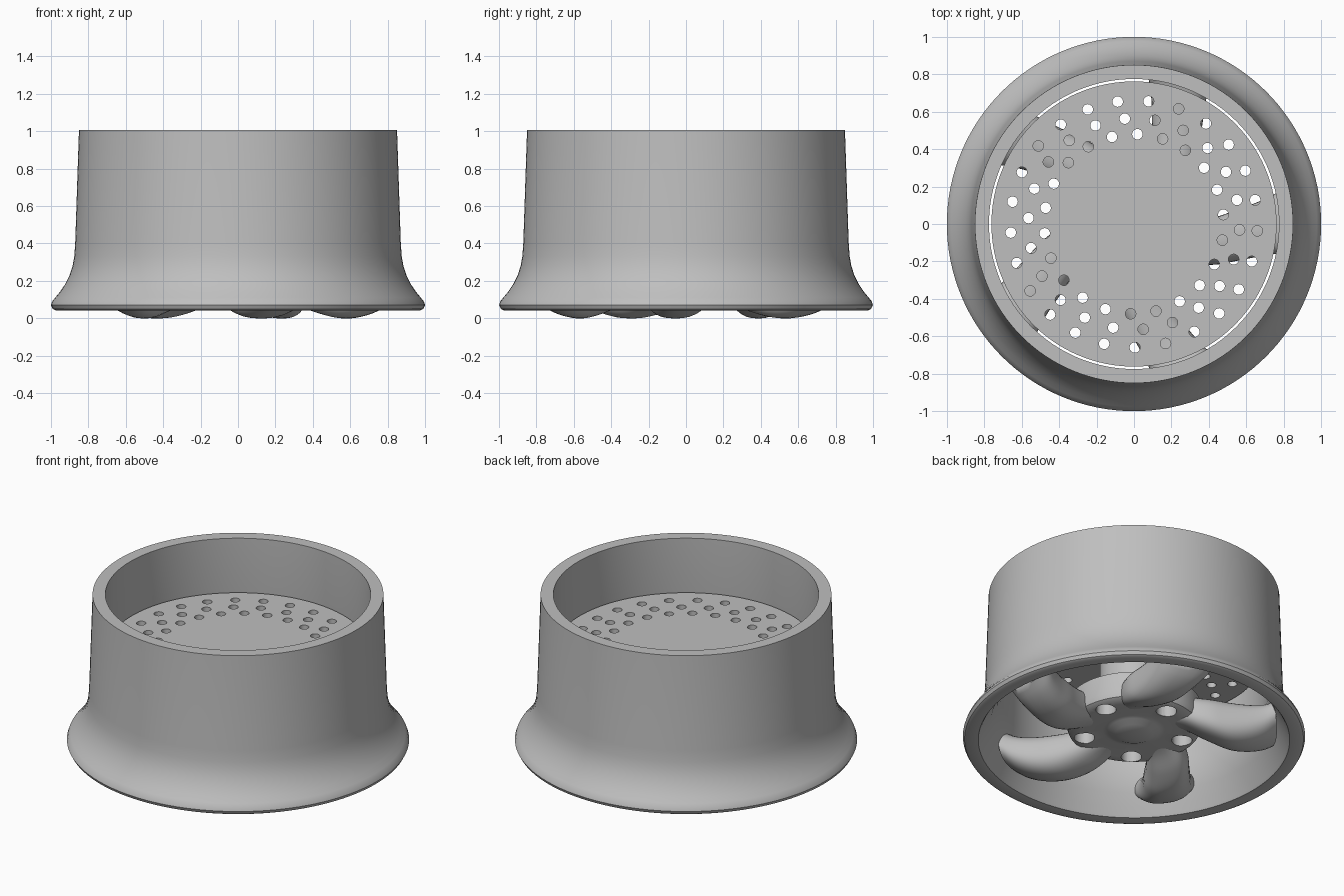
import bpy
import bmesh
from math import sin, cos, pi, radians
from mathutils import Matrix, Vector

cube = bpy.data.objects.get("Cube")
if cube:
    bpy.data.objects.remove(cube)

SIDES = 128
grey = bpy.data.materials.new("metal_grey")
grey.use_nodes = True
colour = (0.52, 0.52, 0.52, 1)
grey.diffuse_color = colour
grey.node_tree.nodes["Principled BSDF"].inputs["Base Color"].default_value = colour


def make_object(name, bm):
    bmesh.ops.recalc_face_normals(bm, faces=bm.faces)
    mesh = bpy.data.meshes.new(name)
    bm.to_mesh(mesh)
    bm.free()
    mesh.materials.append(grey)
    obj = bpy.data.objects.new(name, mesh)
    bpy.context.collection.objects.link(obj)
    return obj


def smooth(obj, angle=35):
    bpy.ops.object.select_all(action="DESELECT")
    obj.select_set(True)
    bpy.context.view_layer.objects.active = obj
    bpy.ops.object.shade_smooth_by_angle(angle=radians(angle))


def lathe(name, profile):
    """Spin a closed (radius, z) profile around the z axis."""
    bm = bmesh.new()
    verts = [bm.verts.new((r, 0, z)) for r, z in profile]
    edges = [bm.edges.new((a, b)) for a, b in zip(verts, verts[1:] + verts[:1])]
    bmesh.ops.spin(bm, geom=verts + edges, cent=(0, 0, 0), axis=(0, 0, 1),
                   angle=2 * pi, steps=SIDES)
    bmesh.ops.remove_doubles(bm, verts=bm.verts, dist=0.0005)
    return make_object(name, bm)


def drill(obj, holes, depth):
    """Cut round holes given as (ring radius, angle, hole radius, z)."""
    bm = bmesh.new()
    for ring, angle, radius, z in holes:
        place = Matrix.Translation((ring * cos(angle), ring * sin(angle), z))
        bmesh.ops.create_cone(bm, cap_ends=True, segments=24, radius1=radius,
                              radius2=radius, depth=depth, matrix=place)
    cutter = make_object("hole_cutter", bm)
    cutter.hide_render = True
    mod = obj.modifiers.new("holes", "BOOLEAN")
    mod.operation, mod.solver, mod.object = "DIFFERENCE", "EXACT", cutter
    bpy.context.view_layer.objects.active = obj
    bpy.ops.object.modifier_apply(modifier=mod.name)
    bpy.data.objects.remove(cutter)


def blend(keys, r):
    """Smooth interpolation through (radius, value) keys."""
    for i in range(len(keys) - 1):
        (r0, v0), (r1, v1) = keys[i], keys[i + 1]
        if r <= r1:
            before, after = keys[max(i - 1, 0)], keys[min(i + 2, len(keys) - 1)]
            m0 = (v1 - before[1]) / (r1 - before[0]) * (r1 - r0)
            m1 = (after[1] - v0) / (after[0] - r0) * (r1 - r0)
            t = (r - r0) / (r1 - r0)
            return (v0 * (1 + 2 * t) * (1 - t) ** 2 + m0 * t * (1 - t) ** 2
                    + v1 * t * t * (3 - 2 * t) - m1 * t * t * (1 - t))
    return keys[-1][1]


# Barrel with flared lip
flare = [(0.09, 0.993), (0.11, 0.977), (0.14, 0.952), (0.18, 0.925),
         (0.23, 0.9), (0.28, 0.884), (0.33, 0.875), (0.4, 0.87)]
outer = [(0.91, 0.045), (0.975, 0.042), (0.99, 0.05), (1.0, 0.07)]
outer += [(r, z) for z, r in flare] + [(0.85, 1.005)]
inner = [(0.775, 1.005), (0.782, 0.35), (0.8, 0.26), (0.835, 0.17),
         (0.88, 0.1), (0.9, 0.06)]
smooth(lathe("rim_barrel", outer + inner))

# Brake disc with three rings of drilled holes
disc = lathe("brake_disc", [(0, 0.61), (0.762, 0.61), (0.762, 0.66), (0, 0.66)])
rings = [(0.66, 25, -3.2), (0.565, 22, -3.2), (0.48, 22, 6)]
drill(disc, [(ring, radians(start) + 2 * pi * i / count, 0.028, 0.635)
             for ring, count, start in rings for i in range(count)], 0.2)
smooth(disc)

# Hub plate with domed centre and five bolt holes
hub = lathe("hub_plate", [(0, 0.07), (0.06, 0.074), (0.11, 0.085), (0.15, 0.105),
                          (0.18, 0.112), (0.3, 0.1), (0.36, 0.105), (0.385, 0.12),
                          (0.395, 0.15), (0.39, 0.28), (0, 0.28)])
drill(hub, [(0.3, radians(17 + 72 * i), 0.06, 0.2) for i in range(5)], 0.5)
smooth(hub)

# Axle stub joining hub and disc
smooth(lathe("axle_stub", [(0, 0.25), (0.2, 0.25), (0.2, 0.62), (0, 0.62)]))

# Swirled spokes: rounded sections swept outward
swirl = [(0.2, -24), (0.3, -19), (0.48, -10.5), (0.56, -6.5), (0.66, -3),
         (0.77, 0), (0.86, 2)]
half_width = [(0.2, 0.08), (0.3, 0.105), (0.48, 0.138), (0.66, 0.148),
              (0.77, 0.162), (0.86, 0.19)]
bottom = [(0.2, 0.12), (0.3, 0.09), (0.42, 0.035), (0.55, 0.0), (0.66, 0.008),
          (0.77, 0.05), (0.86, 0.12)]
thickness = [(0.2, 0.13), (0.42, 0.22), (0.6, 0.25), (0.86, 0.2)]


def soft(v):
    return (1 if v > 0 else -1) * abs(v) ** 0.8


def spoke(index):
    bm = bmesh.new()
    loops = []
    steps, points = 28, 32
    for s in range(steps + 1):
        r = 0.2 + 0.635 * s / steps
        turn = radians(blend(swirl, r) + 72 * index)
        depth = blend(thickness, r) / 2
        middle = blend(bottom, r) + depth
        loop = []
        for p in range(points):
            a = 2 * pi * p / points
            arc = turn + blend(half_width, r) * soft(cos(a)) / r
            loop.append(bm.verts.new(Vector((r * cos(arc), r * sin(arc),
                                             middle + depth * soft(sin(a))))))
        loops.append(loop)
    for a, b in zip(loops, loops[1:]):
        for p in range(points):
            q = (p + 1) % points
            bm.faces.new((a[p], a[q], b[q], b[p]))
    bm.faces.new(loops[0])
    bm.faces.new(loops[-1])
    smooth(make_object(f"spoke_{index + 1}", bm), 50)


for i in range(5):
    spoke(i)
